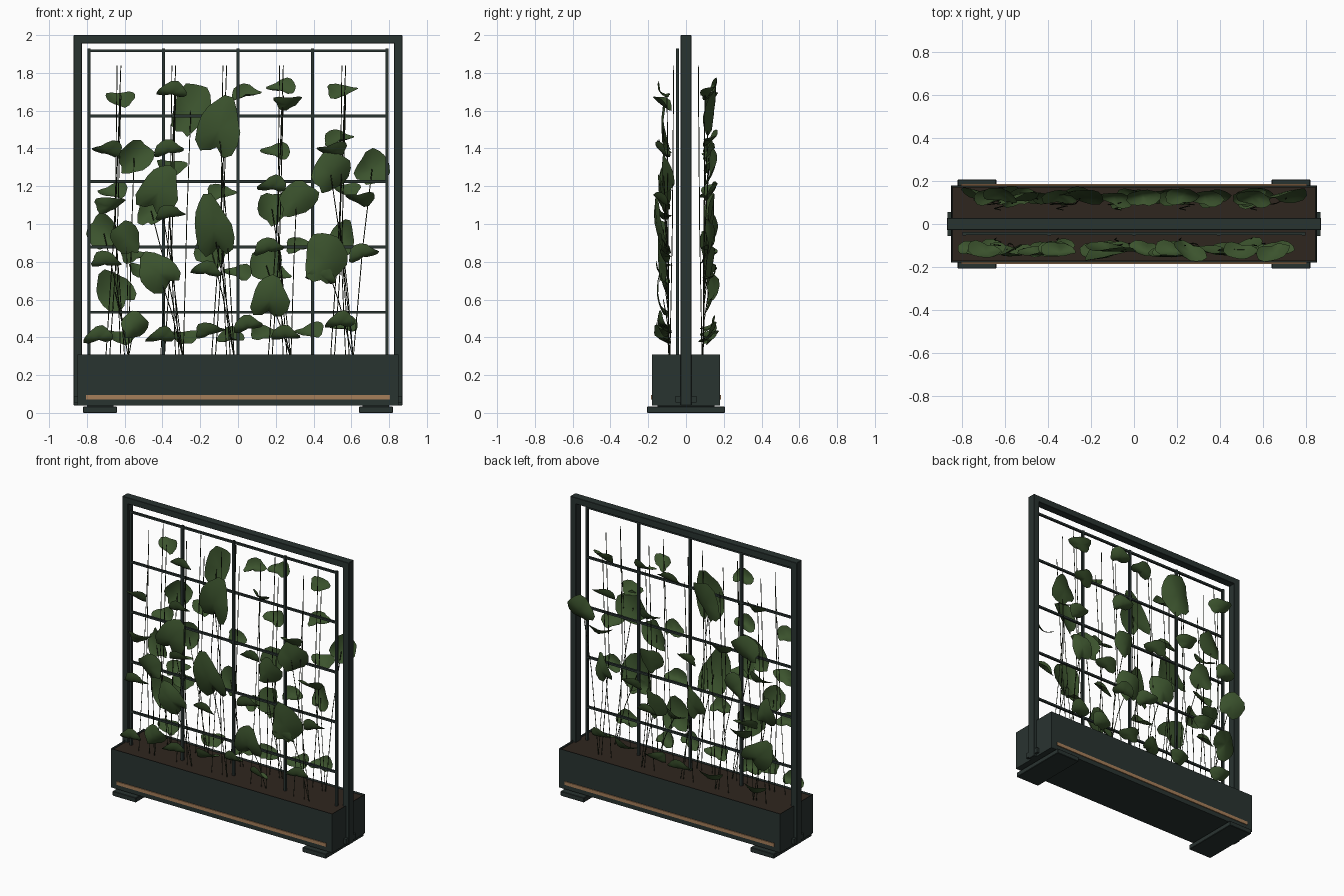
import bpy, bmesh, math, random
from mathutils import Matrix, Vector

if "Cube" in bpy.data.objects:
    bpy.data.objects.remove(bpy.data.objects["Cube"])

random.seed(4)


def mat(name, r, g, b):
    m = bpy.data.materials.new(name)
    m.diffuse_color = (r, g, b, 1)
    m.use_nodes = True
    m.node_tree.nodes["Principled BSDF"].inputs["Base Color"].default_value = m.diffuse_color
    return m


METAL = mat("dark_metal", 0.022, 0.033, 0.030)
SOIL = mat("soil", 0.028, 0.019, 0.013)
WOOD = mat("wood", 0.38, 0.21, 0.10)
LEAF = mat("leaf_green", 0.045, 0.088, 0.027)
STEM = mat("stem_green", 0.02, 0.028, 0.012)


def finish(name, bm, material):
    me = bpy.data.meshes.new(name)
    bm.to_mesh(me)
    bm.free()
    me.materials.append(material)
    ob = bpy.data.objects.new(name, me)
    bpy.context.collection.objects.link(ob)
    return ob


def box(name, x0, x1, y0, y1, z0, z1, material=METAL, bevel=0.0):
    bm = bmesh.new()
    bmesh.ops.create_cube(bm, size=1)
    for v in bm.verts:
        v.co = Vector(((x0 + x1) / 2 + v.co.x * (x1 - x0),
                       (y0 + y1) / 2 + v.co.y * (y1 - y0),
                       (z0 + z1) / 2 + v.co.z * (z1 - z0)))
    ob = finish(name, bm, material)
    if bevel:
        mod = ob.modifiers.new("bevel", 'BEVEL')
        mod.width = bevel
        mod.segments = 1
    return ob


# planter trough, hollow at the top, filled with soil
bm = bmesh.new()
bmesh.ops.create_cube(bm, size=1)
for v in bm.verts:
    v.co = Vector((v.co.x * 1.70, v.co.y * 0.36, 0.175 + v.co.z * 0.27))
top = max(bm.faces, key=lambda f: f.calc_center_median().z)
bmesh.ops.inset_region(bm, faces=[top], thickness=0.006)
bmesh.ops.translate(bm, verts=list(top.verts), vec=(0, 0, -0.04))
finish("planter", bm, METAL)
box("soil", -0.843, 0.843, -0.173, 0.173, 0.268, 0.300, SOIL)

# feet, end brackets, posts
for s, n in ((-1, "left"), (1, "right")):
    a, b = sorted((s * 0.64, s * 0.82))
    box("foot_" + n, a, b, -0.207, 0.207, 0.0, 0.033, METAL, 0.003)
    box("foot_spacer_" + n, a + 0.02, b - 0.02, -0.15, 0.15, 0.032, 0.042)
    a, b = sorted((s * 0.845, s * 0.868))
    box("end_bracket_" + n, a, b, -0.055, 0.055, 0.055, 0.09)
    a, b = sorted((s * 0.826, s * 0.87))
    box("post_" + n, a, b, -0.028, 0.028, 0.04, 2.0, METAL, 0.002)
# wooden trim
for s, n in ((-1, "front"), (1, "back")):
    a, b = sorted((s * 0.178, s * 0.186))
    box("wood_trim_" + n, -0.805, 0.805, a, b, 0.072, 0.095, WOOD)
box("top_beam", -0.835, 0.835, -0.028, 0.028, 1.956, 2.0, METAL, 0.002)

# trellis grid
for i in range(5):
    x = -0.79 + i * 0.395
    box(f"trellis_upright_{i}", x - 0.008, x + 0.008, -0.053, -0.037, 0.28, 1.93)
    z = 0.532 + i * 0.3465
    box(f"trellis_rail_{i}", -0.79, 0.79, -0.051, -0.037, z - 0.007, z + 0.007)


# one heart-shaped, cupped, wavy leaf added to a mesh
def add_leaf(bm, side, x, y, z, w, h, tilt, roll):
    n = 16
    rot = (Matrix.Rotation(random.uniform(-0.3, 0.3), 3, 'Z')
           @ Matrix.Rotation(tilt, 3, 'X') @ Matrix.Rotation(roll, 3, 'Y'))
    phase = random.uniform(0, 6)

    def vert(r, a):
        rad = r * (1 - 0.35 * math.exp(-(math.pi - abs(a)) ** 2 / 0.15)
                   + 0.10 * math.sin(3 * a + phase) + 0.05 * math.sin(5 * a))
        px, pz = rad * math.sin(a) * w / 2, rad * math.cos(a) * h / 2
        py = 0.02 * r * r * (1 + 0.8 * math.sin(2 * a + phase)) - 0.011
        p = rot @ Vector((px, py, pz))
        return bm.verts.new((x + p.x, side * (y - p.y), z + p.z))

    centre = vert(0, 0)
    rings = [[vert(r, -math.pi + 2 * math.pi * i / n) for i in range(n)]
             for r in (0.4, 0.75, 1.0)]
    for i in range(n):
        j = (i + 1) % n
        bm.faces.new((centre, rings[0][i], rings[0][j]))
        for p, q in zip(rings, rings[1:]):
            bm.faces.new((p[i], q[i], q[j], p[j]))


# big facing leaves: x, z, width, length, roll
BIG = {
    -1: [(-0.10, 1.50, 0.23, 0.34, 0.15), (0.49, 1.27, 0.19, 0.25, 0.7),
         (-0.42, 1.17, 0.21, 0.28, 0.4), (0.31, 1.13, 0.17, 0.24, 1.0),
         (-0.13, 0.97, 0.20, 0.36, -0.3), (-0.59, 0.92, 0.15, 0.20, -0.4),
         (0.46, 0.81, 0.22, 0.30, 0.2), (-0.42, 0.74, 0.20, 0.24, -0.9),
         (0.17, 0.60, 0.20, 0.24, 0.1), (-0.55, 0.46, 0.14, 0.16, 1.0)],
    1: [(-0.25, 1.60, 0.19, 0.32, 0.35), (-0.55, 1.35, 0.16, 0.22, 1.0),
        (0.71, 1.29, 0.17, 0.22, 0.7), (-0.46, 1.07, 0.15, 0.20, 0.2),
        (0.18, 1.08, 0.16, 0.19, 0.4), (-0.71, 0.95, 0.17, 0.21, -0.5),
        (0.55, 0.92, 0.14, 0.20, 0.2), (-0.65, 0.64, 0.20, 0.24, -0.8),
        (0.15, 0.78, 0.17, 0.22, 0.2), (-0.14, 0.86, 0.17, 0.22, 0.3)],
}
# small drooping leaves: x, z
SMALL = {
    -1: [(-0.35, 1.70), (0.26, 1.64), (-0.69, 1.39), (-0.37, 1.39), (0.50, 1.39),
         (-0.68, 1.10), (0.18, 1.20), (0.65, 1.13), (-0.70, 0.80), (-0.17, 0.75),
         (0.16, 0.87), (0.66, 0.84), (0.44, 0.72), (-0.74, 0.40), (-0.41, 0.40),
         (-0.15, 0.43), (0.05, 0.46), (0.25, 0.41), (0.54, 0.48), (-0.36, 1.05)],
    1: [(-0.62, 1.66), (0.04, 1.69), (0.23, 1.72), (0.55, 1.70), (0.20, 1.38),
        (0.53, 1.45), (-0.66, 1.17), (-0.09, 1.16), (0.57, 1.18), (-0.35, 1.30),
        (-0.55, 0.83), (0.00, 0.74), (0.33, 0.88), (-0.50, 0.75), (0.20, 0.73),
        (-0.62, 0.40), (-0.28, 0.40), (-0.04, 0.40), (0.14, 0.42), (0.38, 0.43),
        (0.56, 0.46)],
}
CLUSTERS = (-0.64, -0.35, -0.08, 0.22, 0.55)

for side, n in ((-1, "front"), (1, "back")):
    # foliage
    bm = bmesh.new()
    for x, z, w, h, roll in BIG[side]:
        add_leaf(bm, side, x, random.uniform(0.11, 0.14), z, w, h,
                 random.uniform(0.05, 0.25), roll)
    for x, z in SMALL[side]:
        add_leaf(bm, side, x, random.uniform(0.12, 0.135), z, 0.16, 0.105,
                 random.uniform(0.6, 0.9), random.uniform(-0.35, 0.2))
    ob = finish("leaves_" + n, bm, LEAF)
    for p in ob.data.polygons:
        p.use_smooth = True

    # stems: long climbers plus one shoot to each big leaf
    cu = bpy.data.curves.new("stems_" + n, 'CURVE')
    cu.dimensions = '3D'
    cu.bevel_depth = 0.0025
    cu.bevel_resolution = 0
    cu.materials.append(STEM)
    paths = []
    for c in CLUSTERS:
        d = 0.01 * side
        paths.append([(c + 0.03 + d, 0.085, 0.29), (c - 0.01, 0.072, 1.0),
                      (c + d + 0.01, 0.065, 1.84)])
        paths.append([(c - 0.05 + d, 0.09, 0.29), (c - 0.01 + d, 0.095, 0.9),
                      (c + 0.02, 0.10, 1.68)])
    for x, z, w, h, roll in BIG[side]:
        c = min(CLUSTERS, key=lambda v: abs(v - x))
        paths.append([(c + 0.06, 0.09, 0.29), ((c + x) / 2 + 0.03, 0.095, z * 0.6 + 0.1),
                      (x, 0.12, z)])
    for path in paths:
        sp = cu.splines.new('POLY')
        sp.points.add(len(path) - 1)
        for pt, (x, y, z) in zip(sp.points, path):
            pt.co = (x, side * y, z, 1)
    bpy.context.collection.objects.link(bpy.data.objects.new("stems_" + n, cu))
